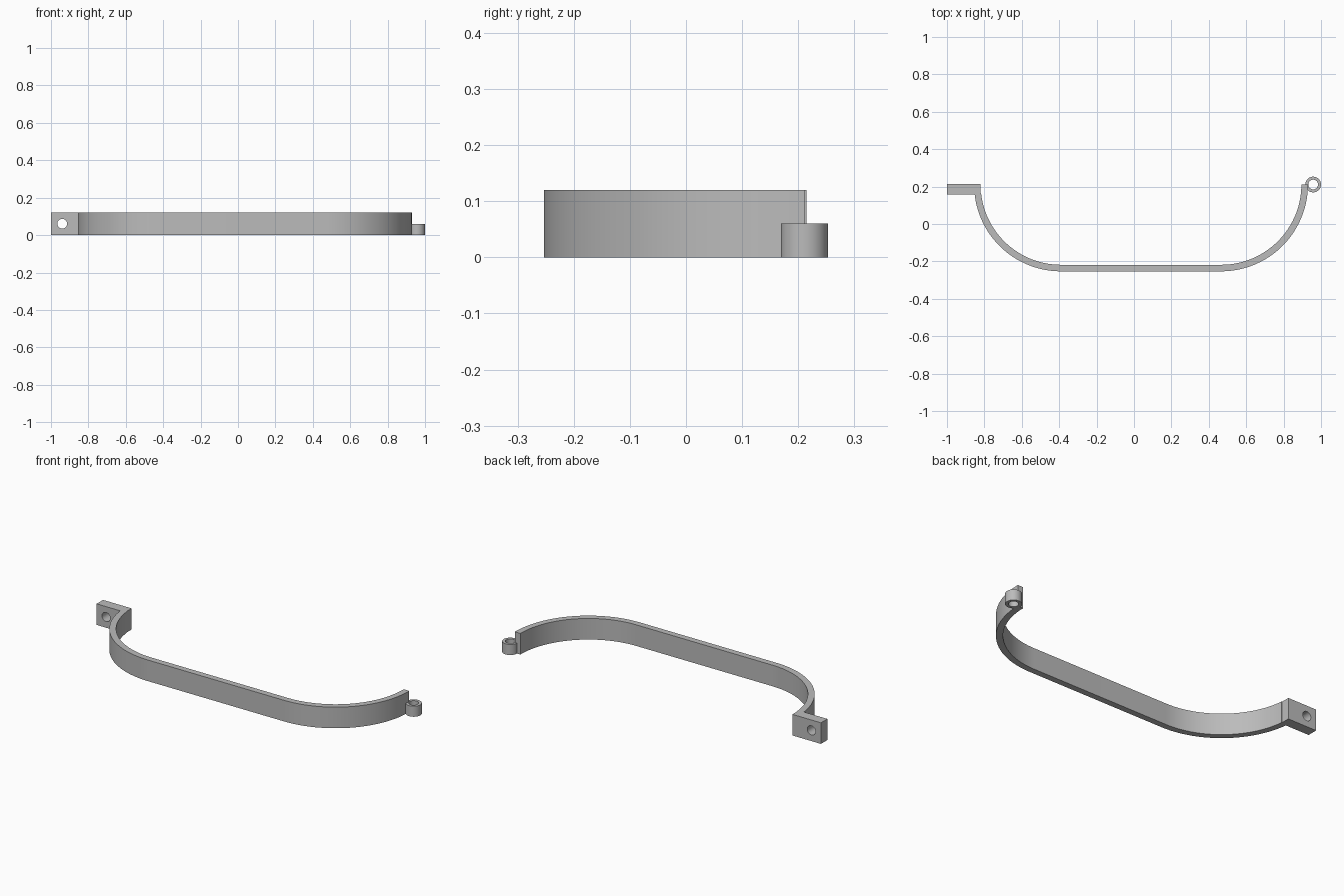
import bpy, math

if "Cube" in bpy.data.objects:
    bpy.data.objects.remove(bpy.data.objects["Cube"], do_unlink=True)

HEIGHT = 0.12
R_OUT, R_IN = 0.464, 0.429      # bend radii of the band
BEND_Y = 0.211
LEFT_X, RIGHT_X = 0.466, -0.391  # bend centres

grey = bpy.data.materials.new("plain grey")
grey.use_nodes = True
grey.diffuse_color = (0.5, 0.5, 0.5, 1)
grey.node_tree.nodes["Principled BSDF"].inputs["Base Color"].default_value = (0.5, 0.5, 0.5, 1)


def swept(name, pairs, height, closed=False):
    """Wall of rectangular section through (outer, inner) plan point pairs."""
    verts, faces = [], []
    for o, i in pairs:
        verts += [(*o, 0), (*i, 0), (*i, height), (*o, height)]
    n = len(pairs)
    for s in range(n if closed else n - 1):
        a, b = 4 * s, 4 * ((s + 1) % n)
        for k in range(4):
            m = (k + 1) % 4
            faces.append((a + k, a + m, b + m, b + k))
    if not closed:
        faces += [(3, 2, 1, 0), tuple(4 * (n - 1) + k for k in range(4))]
    mesh = bpy.data.meshes.new(name)
    mesh.from_pydata(verts, [], faces)
    obj = bpy.data.objects.new(name, mesh)
    bpy.context.collection.objects.link(obj)
    mesh.materials.append(grey)
    finish(obj)
    return obj


def finish(obj):
    """Fix normals and smooth the curved walls only."""
    bpy.ops.object.select_all(action='DESELECT')
    obj.select_set(True)
    bpy.context.view_layer.objects.active = obj
    bpy.ops.object.mode_set(mode='EDIT')
    bpy.ops.mesh.select_all(action='SELECT')
    bpy.ops.mesh.normals_make_consistent(inside=False)
    bpy.ops.object.mode_set(mode='OBJECT')
    bpy.ops.object.shade_smooth_by_angle(angle=math.radians(30))


def arc(cx, cy, r_out, r_in, start, end, steps):
    pairs = []
    for s in range(steps + 1):
        a = math.radians(start + (end - start) * s / steps)
        c, d = math.cos(a), math.sin(a)
        pairs.append(((cx + r_out * c, cy + r_out * d), (cx + r_in * c, cy + r_in * d)))
    return pairs


# Curved band: bend, straight run, bend
band = arc(RIGHT_X, BEND_Y, R_OUT, R_IN, 186, 270, 40)
band += arc(LEFT_X, BEND_Y, R_OUT, R_IN, 270, 360, 40)
swept("curved_band", band, HEIGHT)

# Hinge eyelet at the left end
swept("hinge_eyelet", arc(0.958, BEND_Y, 0.042, 0.026, 0, 360, 48)[:-1], 0.06, closed=True)

# Mounting tab at the right end, with a bolt hole through it
tab = swept("mounting_tab", [((-1, 0.157), (-1, 0.215)), ((-0.82, 0.157), (-0.82, 0.215))], HEIGHT)
bpy.ops.mesh.primitive_cylinder_add(vertices=48, radius=0.026, depth=0.2,
                                    location=(-0.94, 0.186, 0.061),
                                    rotation=(math.pi / 2, 0, 0))
cutter = bpy.context.object
cutter.name = "bolt_hole_cutter"
cutter.data.materials.append(grey)
cut = tab.modifiers.new("bolt_hole", 'BOOLEAN')
cut.operation, cut.solver, cut.object = 'DIFFERENCE', 'EXACT', cutter
bpy.context.view_layer.objects.active = tab
bpy.ops.object.modifier_apply(modifier=cut.name)
bpy.data.objects.remove(cutter, do_unlink=True)
finish(tab)
